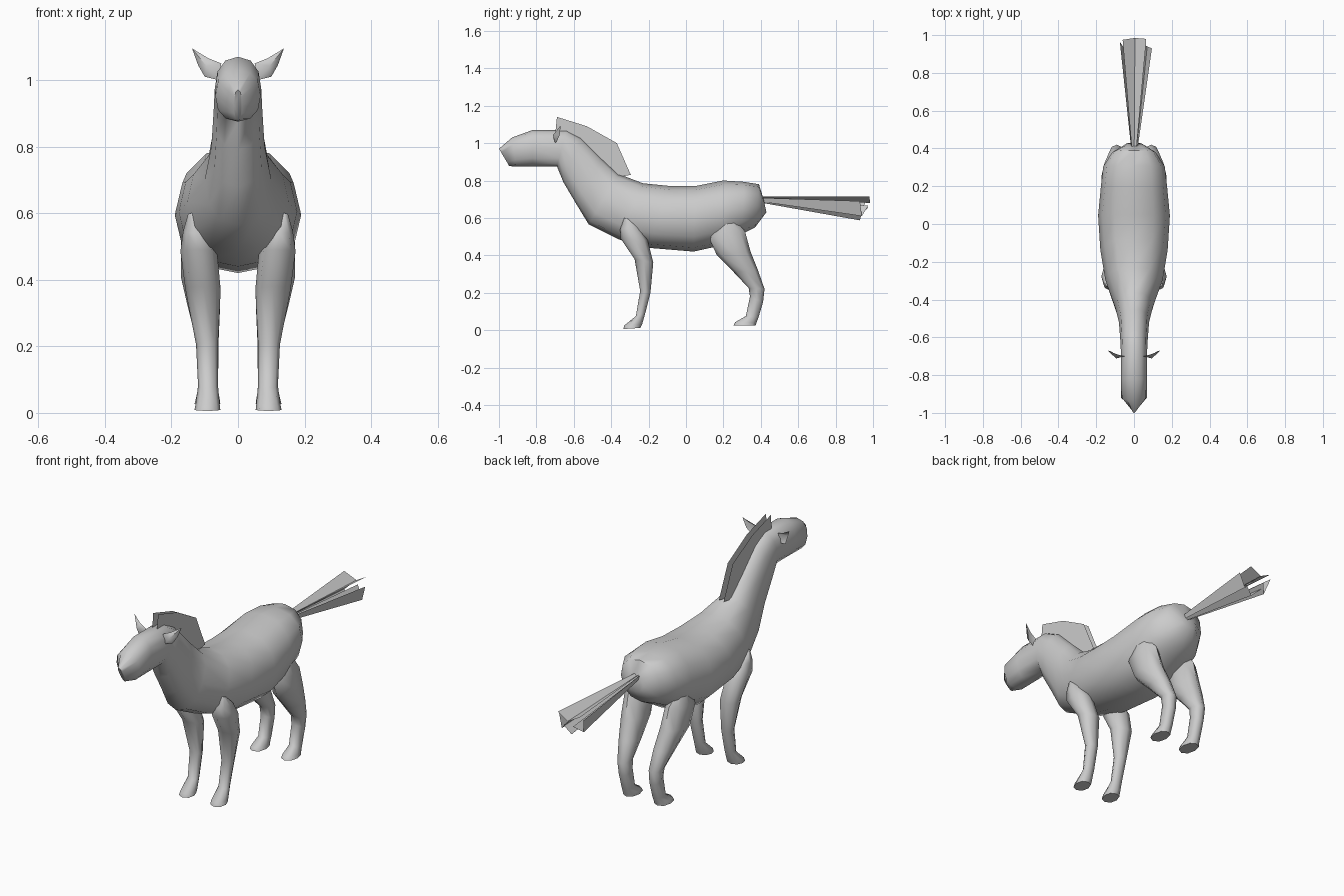
import bpy, bmesh, math
from mathutils import Vector

grey = bpy.data.materials.new("light_grey")
grey.diffuse_color = (0.6, 0.6, 0.6, 1)


def finish(name, bm, smooth=True, closed=True):
    if closed:
        bmesh.ops.recalc_face_normals(bm, faces=bm.faces)
    mesh = bpy.data.meshes.new(name)
    bm.to_mesh(mesh)
    bm.free()
    mesh.materials.append(grey)
    for p in mesh.polygons:
        p.use_smooth = smooth
    ob = bpy.data.objects.new(name, mesh)
    bpy.context.collection.objects.link(ob)
    if smooth:
        bpy.ops.object.select_all(action='DESELECT')
        ob.select_set(True)
        bpy.context.view_layer.objects.active = ob
        bpy.ops.object.shade_smooth_by_angle(angle=math.radians(60))
    return ob


def loft(name, rings, sides, power):
    """Skin oval rings given as (y1, z1, y2, z2, x centre, half width)."""
    bm = bmesh.new()
    loops = []
    for y1, z1, y2, z2, cx, w in rings:
        a, b = Vector((cx, y1, z1)), Vector((cx, y2, z2))
        loop = []
        for i in range(sides):
            t = 2 * math.pi * i / sides
            c, s = (math.copysign(abs(v) ** power, v) if abs(v) > 1e-6 else 0
                    for v in (math.cos(t), math.sin(t)))
            p = (a + b) / 2 + (a - b) / 2 * c
            p.x += w * s
            loop.append(bm.verts.new(p))
        loops.append(loop)
    for l1, l2 in zip(loops, loops[1:]):
        for i in range(sides):
            j = (i + 1) % sides
            bm.faces.new((l1[i], l1[j], l2[j], l2[i]))
    bm.faces.new(loops[0])
    bm.faces.new(loops[-1])
    return finish(name, bm)


def sheet(name, points, faces, smooth=False):
    bm = bmesh.new()
    vs = [bm.verts.new(p) for p in points]
    for f in faces:
        bm.faces.new([vs[i] for i in f])
    return finish(name, bm, smooth, False)


# Head, neck and trunk in one skin: top point, bottom point, half width
body = [
    (-1.0, .97, -.945, .877, .012), (-.93, 1.03, -.91, .875, .068),
    (-.82, 1.07, -.82, .875, .07), (-.64, 1.07, -.69, .875, .07),
    (-.56, 1.03, -.655, .79, .073), (-.45, .92, -.59, .68, .08),
    (-.36, .835, -.52, .565, .10), (-.23, .785, -.36, .485, .152),
    (-.08, .77, -.20, .44, .178), (.05, .77, .04, .42, .19),
    (.20, .80, .20, .455, .175), (.31, .793, .30, .515, .163),
    (.39, .78, .37, .55, .115), (.415, .70, .43, .63, .045),
]
loft("body", [r[:4] + (0, r[4]) for r in body], 12, .88)

# Legs: front edge point, back edge point, x centre, half width
front_leg = [
    (-.33, .60, -.31, .595, .138, .012), (-.352, .54, -.25, .55, .125, .04),
    (-.35, .49, -.205, .48, .118, .055), (-.275, .38, -.175, .36, .105, .053),
    (-.245, .21, -.19, .20, .093, .033), (-.268, .075, -.218, .09, .09, .03),
    (-.33, .025, -.235, .03, .091, .036), (-.335, .006, -.245, .012, .092, .039),
]
hind_leg = [
    (.175, .60, .245, .61, .135, .015), (.12, .50, .315, .53, .12, .052),
    (.165, .40, .345, .42, .115, .057), (.255, .31, .385, .32, .102, .048),
    (.335, .225, .42, .22, .092, .034), (.342, .18, .412, .15, .09, .031),
    (.32, .075, .388, .07, .09, .03), (.262, .042, .377, .04, .091, .036),
    (.255, .026, .372, .026, .092, .039),
]
for side, s in (("right", 1), ("left", -1)):
    for label, rings in (("front", front_leg), ("hind", hind_leg)):
        loft(f"{label}_leg_{side}",
             [r[:4] + (s * r[4], r[5]) for r in rings], 8, .9)

    # Thin cupped ear
    ear = [(.095, -.712, 1.042), (.05, -.70, 1.05), (.09, -.69, 1.066),
           (.138, -.67, 1.095), (.12, -.675, 1.045), (.10, -.69, 1.01),
           (.06, -.70, 1.0)]
    sheet(f"ear_{side}", [(s * x, y, z) for x, y, z in ear],
          [(0, i, i % 6 + 1) for i in range(1, 7)], True)

    # One upright mane sheet on each side of the crest
    crest = [(-.70, 1.04), (-.69, 1.14), (-.53, 1.09), (-.37, 1.0),
             (-.295, .83), (-.36, .82), (-.46, .90), (-.58, 1.02)]
    sheet(f"mane_{side}", [(s * .014, y, z) for y, z in crest],
          [(0, 1, 2, 7), (7, 2, 3, 6), (6, 3, 4, 5)])

# Tail: folded strands fanning out from the rump
strands = [
    [(-.075, .965, .70), (-.055, .935, .62), (-.02, .975, .655)],
    [(-.06, .975, .715), (.005, .985, .68), (.065, .98, .715)],
    [(-.035, .94, .64), (.02, .93, .587), (.06, .94, .63)],
    [(.02, .975, .665), (.07, .94, .61), (.095, .93, .69)],
]
for n, tips in enumerate(strands):
    roots = [(x * .2, .40, .70 + (z - .66) * .25) for x, y, z in tips]
    sheet(f"tail_strand_{n + 1}", roots + tips, [(0, 1, 4, 3), (1, 2, 5, 4)])
